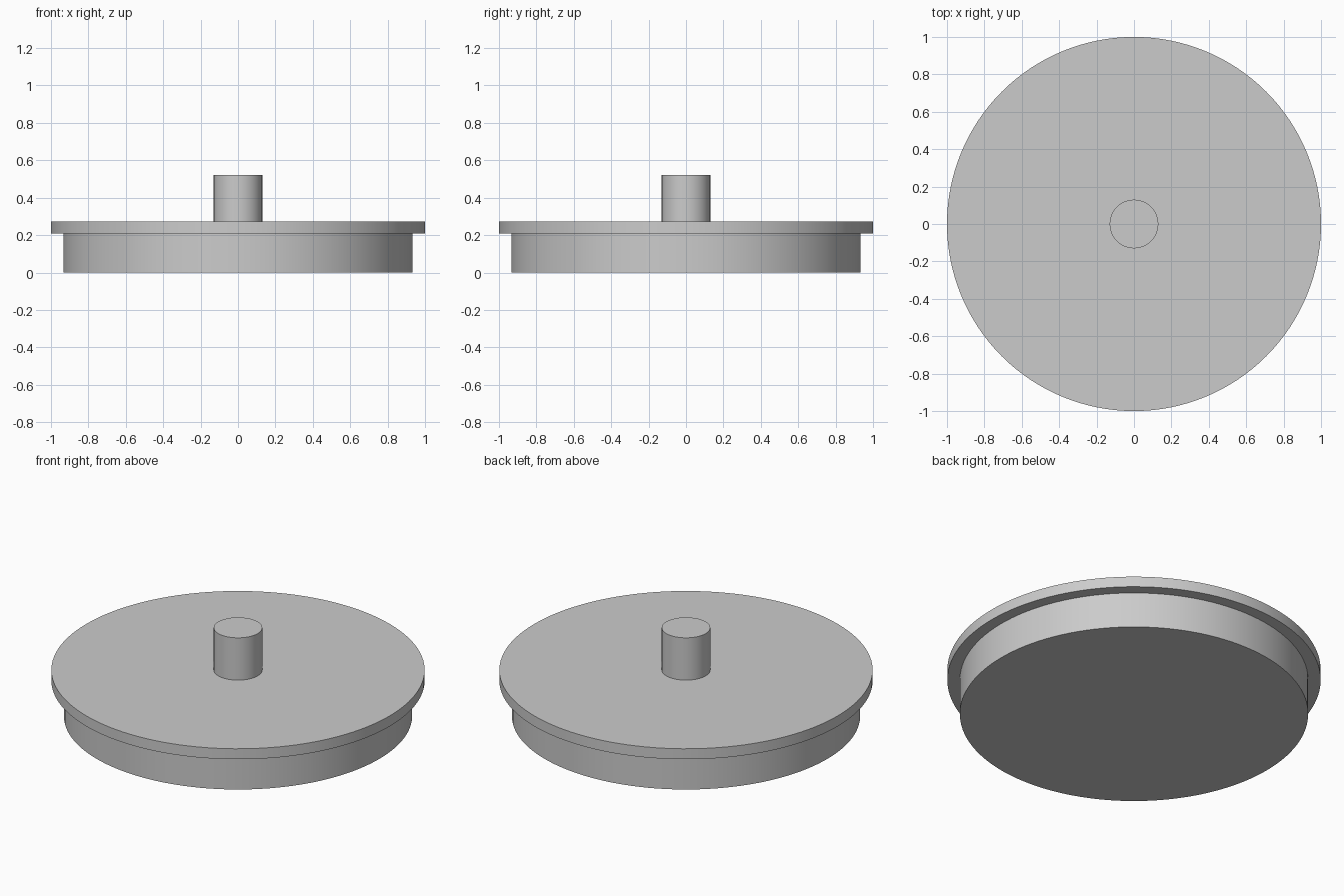
import bpy
import math

cube = bpy.data.objects.get("Cube")
if cube:
    bpy.data.objects.remove(cube, do_unlink=True)

# Single plain grey for the whole lid
grey = bpy.data.materials.new("plain_grey")
grey.use_nodes = True
colour = (0.6, 0.6, 0.6, 1)
grey.diffuse_color = colour
grey.node_tree.nodes["Principled BSDF"].inputs["Base Color"].default_value = colour


def disc(name, radius, bottom, top, sides):
    """Upright round part with smooth walls and crisp rims."""
    bpy.ops.mesh.primitive_cylinder_add(
        vertices=sides, radius=radius, depth=top - bottom,
        location=(0, 0, (bottom + top) / 2))
    part = bpy.context.object
    part.name = name
    part.data.materials.append(grey)
    bpy.ops.object.shade_smooth_by_angle(angle=math.radians(30))
    return part


RIM_BOTTOM, RIM_TOP, SINK = 0.21, 0.272, 0.02

# Plug that sits inside the opening, sunk slightly into the rim
disc("plug", 0.933, 0, RIM_BOTTOM + SINK, 128)
# Wide flat rim
disc("rim", 1, RIM_BOTTOM, RIM_TOP, 128)
# Central grip, sunk slightly into the rim
disc("knob", 0.13, RIM_TOP - SINK, 0.522, 64)
